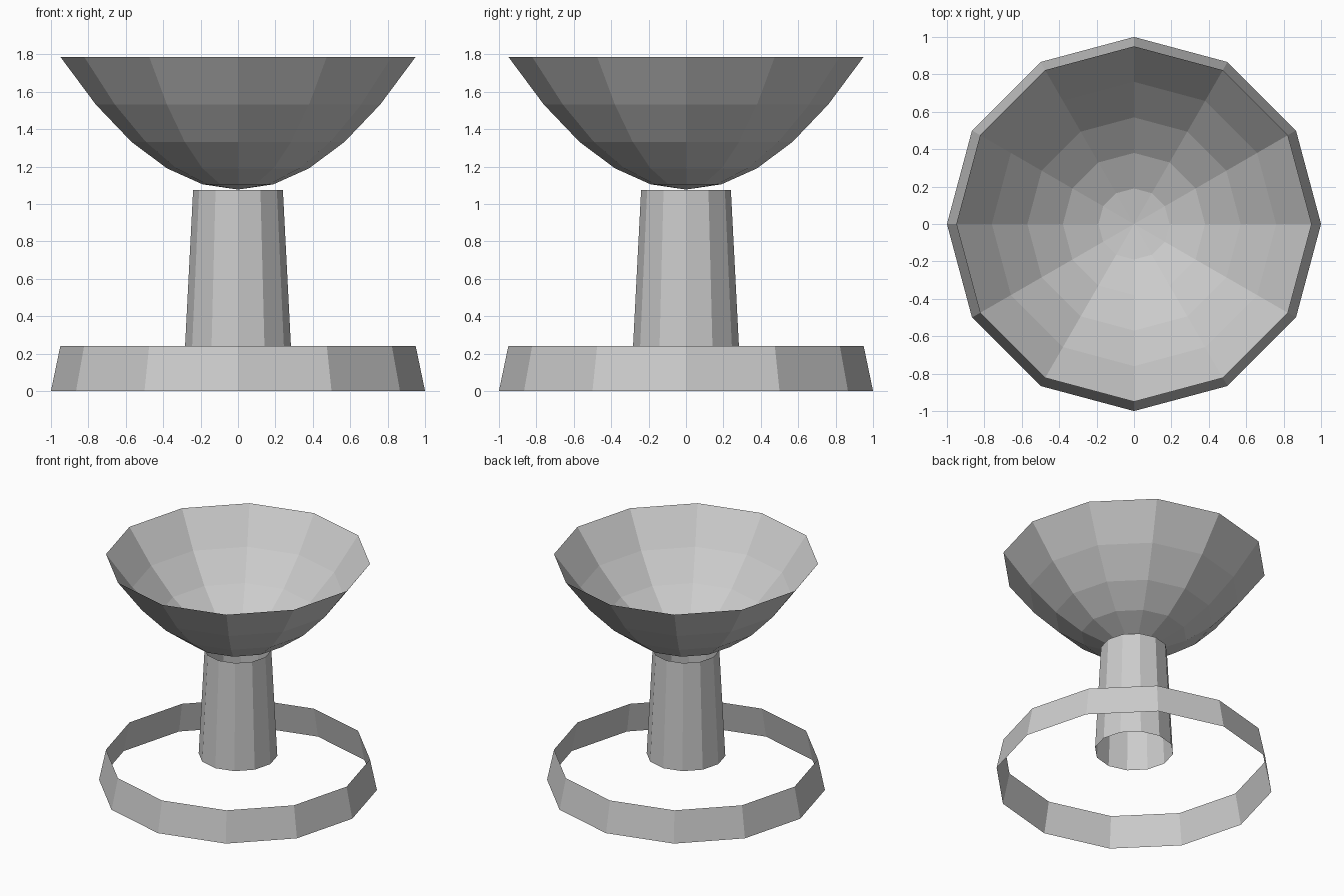
import bpy, bmesh
from math import cos, sin, tau

if "Cube" in bpy.data.objects:
    bpy.data.objects.remove(bpy.data.objects["Cube"])

SIDES = 12


def lathe(name, profile):
    """Revolve (radius, z) points into an open flat-shaded shell."""
    bm = bmesh.new()
    rings = []
    for r, z in profile:
        if r == 0:
            rings.append([bm.verts.new((0, 0, z))] * SIDES)
        else:
            rings.append([bm.verts.new((r * cos(tau * i / SIDES), r * sin(tau * i / SIDES), z))
                          for i in range(SIDES)])
    for low, high in zip(rings, rings[1:]):
        for i in range(SIDES):
            j = (i + 1) % SIDES
            corners = [low[i], low[j], high[j], high[i]]
            bm.faces.new(list(dict.fromkeys(corners)))
    mesh = bpy.data.meshes.new(name)
    bm.to_mesh(mesh)
    bm.free()
    obj = bpy.data.objects.new(name, mesh)
    bpy.context.collection.objects.link(obj)
    return obj


# Open tapered ring at the foot
lathe("base_ring", [(1.0, 0.0), (0.95, 0.24)])

# Open tapered tube
lathe("stem", [(0.283, 0.24), (0.24, 1.075)])

# Parabolic dish, single sheet
lathe("bowl", [(0.95 * k / 5, 1.077 + 0.71 * (k / 5) ** 2) for k in range(6)])
